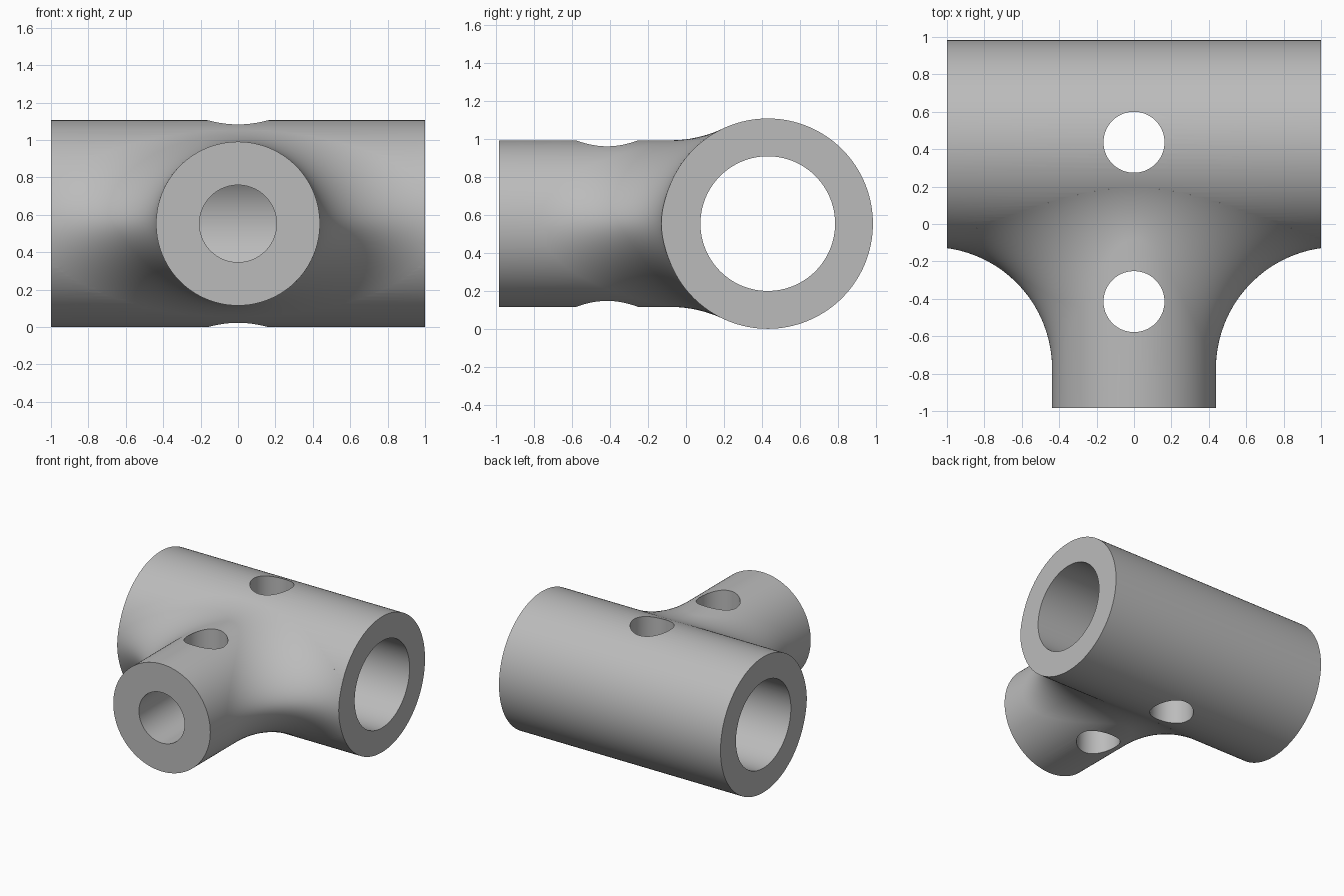
import bpy, bmesh
from math import sin, cos, pi, sqrt
from mathutils import Vector, Matrix

if "Cube" in bpy.data.objects:
    bpy.data.objects.remove(bpy.data.objects["Cube"], do_unlink=True)

RUN_R, RUN_BORE = 0.553, 0.354        # through pipe
BRANCH_R, BRANCH_BORE = 0.438, 0.206  # side pipe
PIN_R, FILLET = 0.163, 0.65
CENTRE = Vector((0, 0.43, RUN_R))
FRONT_Y = -0.983
SIDES, STEPS = 128, 20

grey = bpy.data.materials.new("plain grey")
grey.use_nodes = True
colour = (0.5, 0.5, 0.5, 1)
grey.diffuse_color = colour
grey.node_tree.nodes["Principled BSDF"].inputs["Base Color"].default_value = colour


def finish(bm, name):
    bmesh.ops.recalc_face_normals(bm, faces=bm.faces)
    mesh = bpy.data.meshes.new(name)
    bm.to_mesh(mesh)
    bm.free()
    mesh.materials.append(grey)
    obj = bpy.data.objects.new(name, mesh)
    bpy.context.collection.objects.link(obj)
    return obj


def rod(name, radius, start, end):
    """Solid cylinder between two points."""
    start, end = Vector(start), Vector(end)
    axis = end - start
    turn = axis.to_track_quat('Z', 'Y').to_matrix().to_4x4()
    bm = bmesh.new()
    bmesh.ops.create_cone(bm, cap_ends=True, segments=SIDES, radius1=radius,
                          radius2=radius, depth=axis.length,
                          matrix=Matrix.Translation((start + end) / 2) @ turn)
    return finish(bm, name)


def combine(target, tool, operation):
    mod = target.modifiers.new(operation, 'BOOLEAN')
    mod.operation, mod.solver, mod.object = operation, 'EXACT', tool
    bpy.context.view_layer.objects.active = target
    bpy.ops.object.modifier_apply(modifier=mod.name)
    bpy.data.objects.remove(tool, do_unlink=True)


def branch_section(angle):
    """Branch line, rolling-ball fillet arc, then a tail inside the run."""
    out = Vector((cos(angle), 0, sin(angle)))
    ball = out * (BRANCH_R + FILLET)
    ball.y = -sqrt((RUN_R + FILLET) ** 2 - ball.z ** 2)
    to_run = -Vector((0, ball.y, ball.z)).normalized()
    points = [out * BRANCH_R + Vector((0, FRONT_Y - CENTRE.y, 0))]
    first = -out
    sweep = first.angle(to_run)
    for i in range(STEPS + 1):
        t = i / STEPS
        ray = (first * sin((1 - t) * sweep) + to_run * sin(t * sweep)) / sin(sweep)
        points.append(ball + ray * FILLET)
    contact = points[-1]
    points.append(Vector((contact.x, contact.y * 0.8, contact.z * 0.8)))
    return [p + CENTRE for p in points]


# side branch with its flared root
bm = bmesh.new()
columns = [[bm.verts.new(p) for p in branch_section(2 * pi * i / SIDES)]
           for i in range(SIDES)]
for i, col in enumerate(columns):
    nxt = columns[(i + 1) % SIDES]
    for j in range(len(col) - 1):
        bm.faces.new((col[j], nxt[j], nxt[j + 1], col[j + 1]))
bm.faces.new([c[0] for c in columns])
hub = bm.verts.new(CENTRE)
for i, col in enumerate(columns):
    bm.faces.new((col[-1], columns[(i + 1) % SIDES][-1], hub))
branch = finish(bm, "branch")

# through pipe, joined to the branch and trimmed square at both ends
tee = rod("tee_fitting", RUN_R, CENTRE - Vector((1.2, 0, 0)), CENTRE + Vector((1.2, 0, 0)))
combine(tee, branch, 'UNION')
bm = bmesh.new()
bmesh.ops.create_cube(bm, size=2, matrix=Matrix.Diagonal((1, 3, 3, 1)))
combine(tee, finish(bm, "end_trim"), 'INTERSECT')

# bores and vertical pin holes
combine(tee, rod("run_bore", RUN_BORE, CENTRE - Vector((2, 0, 0)),
                 CENTRE + Vector((2, 0, 0))), 'DIFFERENCE')
combine(tee, rod("branch_bore", BRANCH_BORE, (0, -2, CENTRE.z), CENTRE), 'DIFFERENCE')
for y in (0.437, -0.415):
    combine(tee, rod("pin_hole", PIN_R, (0, y, -1), (0, y, 2)), 'DIFFERENCE')

# smooth skin with crisp rims
bpy.ops.object.select_all(action='DESELECT')
tee.select_set(True)
bpy.context.view_layer.objects.active = tee
bpy.ops.object.shade_smooth_by_angle(angle=pi / 6)
